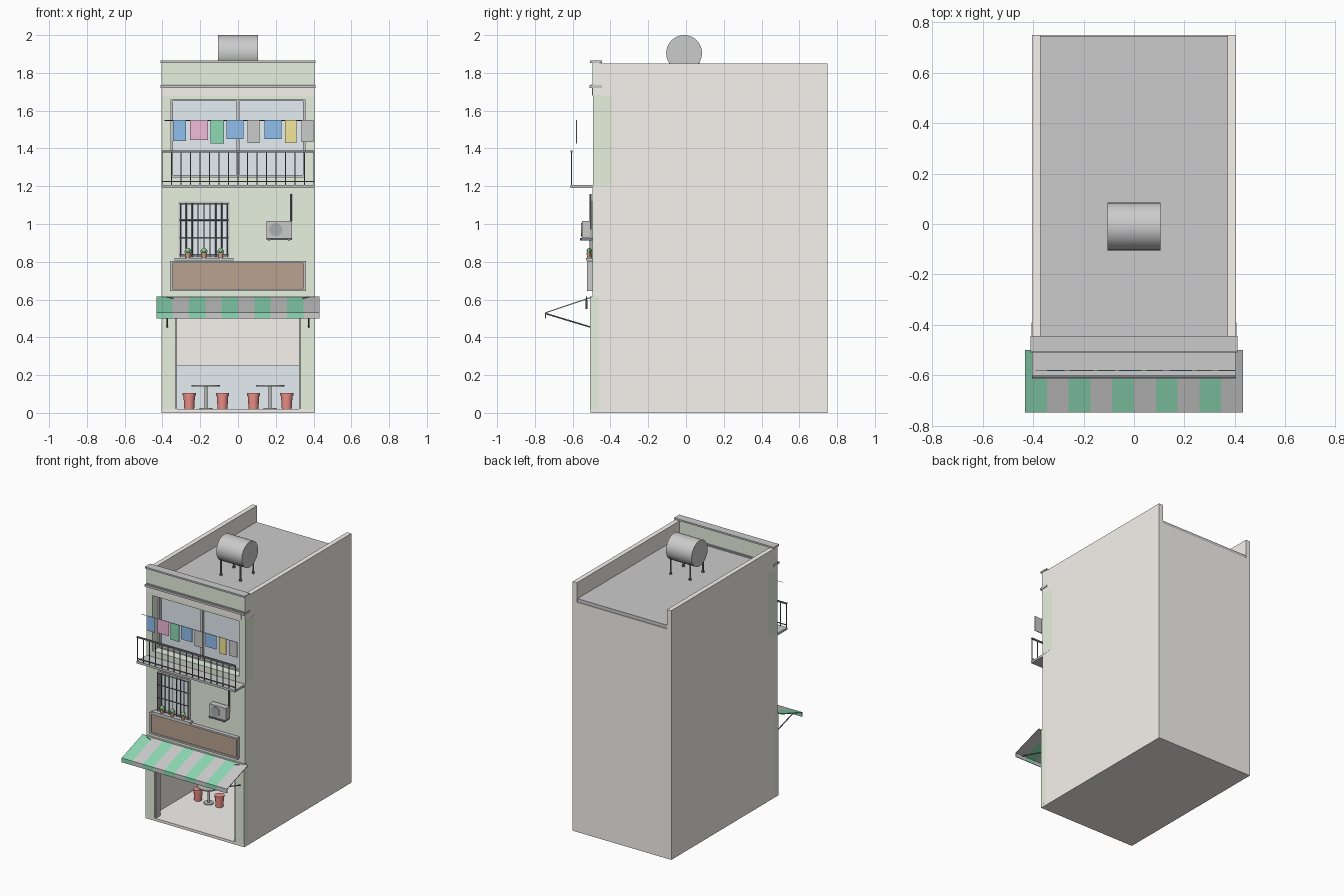
import bpy, bmesh, math
from mathutils import Vector, Matrix

if "Cube" in bpy.data.objects:
    bpy.data.objects.remove(bpy.data.objects["Cube"])

BEIGE, GREEN, GLASS = (.93, .90, .86), (.80, .88, .74), (.78, .86, .90)
DARK, RED, STRIPE = (.22, .23, .25), (.85, .28, .25), (.27, .70, .46)
BLUE, BROWN, LEAF = (.28, .52, .85), (.48, .36, .28), (.30, .60, .28)
mats = {}


def finish(name, bm, color=None, smooth=False):
    bmesh.ops.recalc_face_normals(bm, faces=bm.faces)
    me = bpy.data.meshes.new(name)
    bm.to_mesh(me)
    bm.free()
    ob = bpy.data.objects.new(name, me)
    bpy.context.collection.objects.link(ob)
    if color:
        if color not in mats:
            mats[color] = bpy.data.materials.new("paint_%d" % len(mats))
            mats[color].diffuse_color = (*color, 1)
        me.materials.append(mats[color])
    if smooth:
        bpy.ops.object.select_all(action='DESELECT')
        ob.select_set(True)
        bpy.context.view_layer.objects.active = ob
        bpy.ops.object.shade_smooth_by_angle(angle=math.radians(40))
    return ob


def add_box(bm, x0, x1, y0, y1, z0, z1):
    m = Matrix.Translation(((x0 + x1) / 2, (y0 + y1) / 2, (z0 + z1) / 2))
    m = m @ Matrix.Diagonal((x1 - x0, y1 - y0, z1 - z0, 1))
    bmesh.ops.create_cube(bm, size=1, matrix=m)


def add_rod(bm, a, b, r, r2=None, n=8):
    a, b = Vector(a), Vector(b)
    rot = (b - a).to_track_quat('Z', 'Y').to_matrix().to_4x4()
    bmesh.ops.create_cone(bm, cap_ends=True, segments=n, radius1=r, radius2=r if r2 is None else r2,
                          depth=(b - a).length, matrix=Matrix.Translation((a + b) / 2) @ rot)


def boxes(name, items, color=None):
    bm = bmesh.new()
    for i in items:
        add_box(bm, *i)
    return finish(name, bm, color)


def rods(name, items, color=None, smooth=True):
    bm = bmesh.new()
    for i in items:
        add_rod(bm, *i)
    return finish(name, bm, color, smooth)


def frame(name, x0, x1, z0, z1, hx0, hx1, hz0, hz1, y0, y1, color=None):
    # rectangular panel with a rectangular opening
    parts = [(x0, hx0, y0, y1, z0, z1), (hx1, x1, y0, y1, z0, z1),
             (hx0, hx1, y0, y1, hz1, z1)]
    if hz0 > z0:
        parts.append((hx0, hx1, y0, y1, z0, hz0))
    return boxes(name, parts, color)


# Building shell
boxes("side_walls", [(s * .3875 - .0175, s * .3875 + .0175, -.49, .75, 0, 1.85) for s in (-1, 1)], BEIGE)
boxes("back_wall", [(-.37, .37, .72, .75, 0, 1.705)], BEIGE)
boxes("ground_floor", [(-.37, .37, -.49, .72, 0, .02)], BEIGE)
boxes("threshold", [(-.405, .405, -.505, -.49, 0, .02)], BEIGE)
boxes("ceiling_slab", [(-.37, .37, -.46, .72, .6, .62)], BEIGE)
boxes("roof_slab", [(-.37, .37, -.455, .745, 1.705, 1.73)])
boxes("wall_wainscot", [(-.37, .37, .705, .72, .02, .25)], GLASS)

# Facade, floor by floor
W = .4055
frame("ground_facade", -W, W, .02, .615, -.33, .33, .02, .54, -.508, -.46, GREEN)
frame("middle_facade", -.404, .404, .615, 1.19, -.31, -.05, .82, 1.115, -.495, -.46, GREEN)
frame("upper_facade", -W, W, 1.205, 1.68, -.355, .355, 1.25, 1.66, -.493, -.39, GREEN)
boxes("beige_band", [(-.375, .375, -.498, -.45, 1.68, 1.72), (-.405, .405, -.494, -.455, 1.68, 1.72)], BEIGE)
boxes("cornice", [(-.41, .41, -.51, -.445, 1.72, 1.735), (-.405, .405, -.50, -.45, 1.735, 1.742)])
boxes("front_parapet", [(-.405, .405, -.495, -.455, 1.735, 1.855)], GREEN)
boxes("parapet_cap", [(-.41, .41, -.507, -.445, 1.853, 1.865)])
boxes("shop_jambs", [(s * .328 - .006, s * .328 + .006, -.50, -.45, .02, .54) for s in (-1, 1)])

# Upper window
boxes("upper_glass", [(-.355, .355, -.41, -.40, 1.25, 1.66)], GLASS)
frame("upper_window_frame", -.355, .355, 1.25, 1.66, -.343, .343, 1.26, 1.65, -.43, -.40)
boxes("upper_mullion", [(-.008, .008, -.43, -.40, 1.26, 1.65)])

# Middle window with grille, sill and pots
boxes("middle_glass", [(-.31, -.05, -.48, -.47, .82, 1.115)], GLASS)
frame("middle_window_frame", -.315, -.045, .82, 1.118, -.30, -.06, .83, 1.103, -.50, -.465)
grille = [((-.305 + i * .25 / 8, -.508, .825), (-.305 + i * .25 / 8, -.508, 1.112), .003) for i in range(9)]
grille += [((-.31, -.508, z), (-.05, -.508, z), .003) for z in (.835, .925, 1.02, 1.105)]
rods("window_grille", grille, DARK)
boxes("window_sill", [(-.335, -.025, -.53, -.48, .806, .82)])
for i, x in enumerate((-.265, -.18, -.092)):
    rods("flower_pot_%d" % i, [((x, -.512, .82), (x, -.512, .85), .011, .016, 12)], (.68, .40, .25))
    bm = bmesh.new()
    for dx, dz, r in ((0, .86, .014), (-.009, .854, .010), (.009, .854, .010)):
        bmesh.ops.create_icosphere(bm, subdivisions=2, radius=r, matrix=Matrix.Translation((x + dx, -.512, dz)))
    finish("pot_plant_%d" % i, bm, LEAF, True)

# Air conditioner
boxes("aircon_body", [(.15, .285, -.55, -.505, .925, 1.015)])
rods("aircon_fan", [((.20, -.555, .97), (.20, -.549, .97), .035, .035, 24)], (.42, .42, .44))
boxes("aircon_brackets", [(x - .005, x + .005, -.56, -.495, .913, .925) for x in (.165, .27)]
      + [(.15, .285, -.56, -.55, .916, .925)], DARK)
rods("aircon_pipe", [((.28, -.505, .97), (.28, -.505, 1.16), .006)], DARK)

# Blank sign board
frame("sign_frame", -.36, .36, .645, .805, -.348, .348, .657, .793, -.523, -.49)
boxes("sign_board", [(-.35, .35, -.515, -.492, .655, .795)], BROWN)

# Balcony
boxes("balcony_slab", [(-.405, .405, -.612, -.455, 1.19, 1.206)])
rail = [((-.402 + i * .804 / 16, -.606, 1.2), (-.402 + i * .804 / 16, -.606, 1.383), .0035) for i in range(17)]
rods("balcony_balusters", rail, DARK)
boxes("balcony_rail", [(-.405, .405, -.611, -.601, 1.379, 1.389), (-.405, .405, -.608, -.604, 1.222, 1.228)], DARK)

# Laundry
rods("clothes_line", [((-.39, -.58, 1.548), (.40, -.58, 1.548), .0015)], DARK)
GREY = (.8, .8, .8)
laundry = [(-.345, -.275, 1.44, BLUE), (-.255, -.16, 1.445, (.88, .50, .68)), (-.145, -.075, 1.425, STRIPE),
           (-.06, .03, 1.45, BLUE), (.05, .115, 1.43, GREY), (.14, .23, 1.45, BLUE),
           (.25, .31, 1.43, (.90, .80, .32)), (.335, .40, 1.435, GREY)]
for i, (x0, x1, z, c) in enumerate(laundry):
    boxes("laundry_%d" % i, [(x0, x1, -.582, -.578, z, 1.55)], c)

# Striped awning: sloped sheet with hanging valance, alternating stripes
profile = [(-.50, .615), (-.747, .532), (-.747, .50), (-.742, .50), (-.742, .528), (-.50, .609)]
for name, start, color in (("awning_green_stripes", 0, STRIPE), ("awning_grey_stripes", 1, None)):
    bm = bmesh.new()
    for i in range(start, 10, 2):
        x = -.432 + i * .0864
        f = bm.faces.new([bm.verts.new((x, y, z)) for y, z in profile])
        ext = bmesh.ops.extrude_face_region(bm, geom=[f], use_keep_orig=True)
        vs = [v for v in ext["geom"] if isinstance(v, bmesh.types.BMVert)]
        bmesh.ops.translate(bm, vec=(.0864, 0, 0), verts=vs)
    finish(name, bm, color)
rods("awning_struts", [((s * .375, -.508, .455), (s * .375, -.74, .525), .004) for s in (-1, 1)], DARK)

# Sagging cable with bulbs under the sign
pts = [(-.38 + .76 * i / 12, -.527, .565 + .05 * ((i - 6) / 6) ** 2) for i in range(13)]
rods("cable", [(a, b, .002, .002, 6) for a, b in zip(pts, pts[1:])], DARK)
rods("cable_bulbs", [(p, (p[0], p[1], p[2] - .014), .004, .006) for p in pts[1:-1]], DARK)

# Cafe furniture
for i, tx in enumerate((-.17, .17)):
    rods("table_%d" % i, [((tx, -.1, .14), (tx, -.1, .147), .075, .075, 24),
                          ((tx, -.1, .02), (tx, -.1, .14), .008, .008, 12),
                          ((tx, -.1, .02), (tx, -.1, .026), .035, .035, 16)], (.5, .5, .5))
    for j, s in enumerate((-1, 1)):
        x = tx + s * .088
        rods("stool_%d_%d" % (i, j), [((x, -.1, .02), (x, -.1, .095), .026, .031, 12),
                                      ((x, -.1, .092), (x, -.1, .104), .035, .035, 12)], RED)

# Rooftop water tank
rods("water_tank", [((-.105, -.01, 1.905), (.105, -.01, 1.905), .095, .095, 32)])
legs = []
for x in (-.08, .08):
    for y in (-.085, .065):
        legs += [((x, y, 1.73), (x, y, 1.865), .006), ((x, y, 1.73), (x, y, 1.742), .01)]
rods("tank_legs", legs, DARK)

for m in bpy.data.materials:
    if m.users and not m.is_grease_pencil:
        m.use_nodes = True
        m.node_tree.nodes["Principled BSDF"].inputs["Base Color"].default_value = m.diffuse_color
